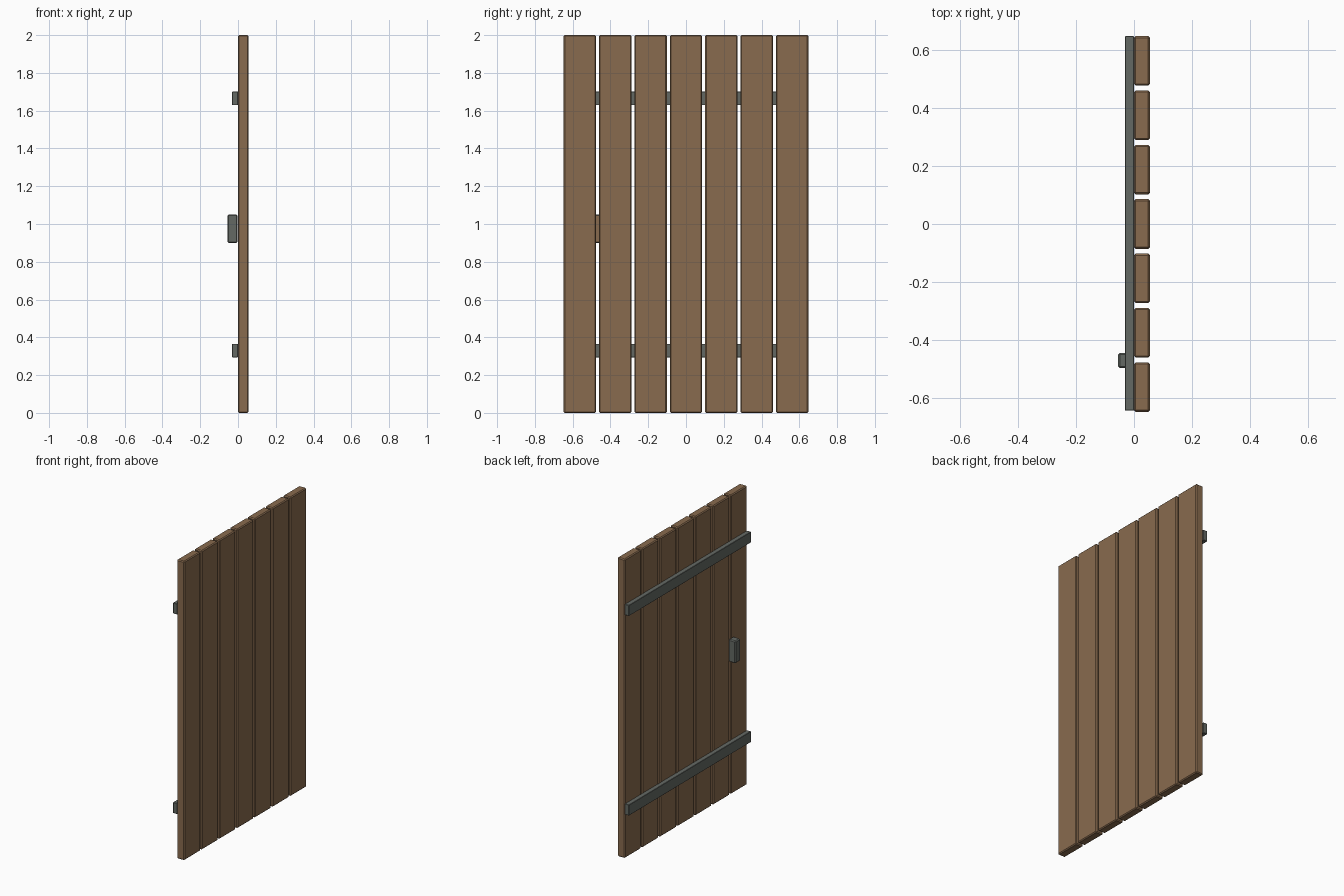
import bpy

cube = bpy.data.objects.get("Cube")
if cube:
    bpy.data.objects.remove(cube, do_unlink=True)


def make_material(name, color):
    mat = bpy.data.materials.new(name)
    mat.use_nodes = True
    mat.diffuse_color = (*color, 1)
    mat.node_tree.nodes["Principled BSDF"].inputs["Base Color"].default_value = (*color, 1)
    return mat


wood = make_material("brown wood", (0.25, 0.147, 0.077))
iron = make_material("grey iron", (0.127, 0.141, 0.127))


def make_box(name, x, y, z, mat, bevel):
    """Box spanning the given (low, high) ranges, with chamfered edges."""
    spans = (x, y, z)
    bpy.ops.mesh.primitive_cube_add(size=1, location=[(a + b) / 2 for a, b in spans])
    obj = bpy.context.object
    obj.name = name
    obj.scale = [b - a for a, b in spans]
    bpy.ops.object.transform_apply(location=False, rotation=False, scale=True)
    obj.data.materials.append(mat)
    if bevel:
        mod = obj.modifiers.new("chamfer", "BEVEL")
        mod.width = bevel
        mod.segments = 1
    return obj


# Seven upright planks with narrow gaps
PLANKS, PITCH, HALF = 7, 0.1873, 0.0855
for i in range(PLANKS):
    y = (i - (PLANKS - 1) / 2) * PITCH
    make_box(f"plank_{i + 1}", (0, 0.055), (y - HALF, y + HALF), (0, 2), wood, 0.006)

# Two iron straps across the planks
for name, z in (("lower_strap", 0.33), ("upper_strap", 1.665)):
    make_box(name, (-0.031, 0), (-0.643, 0.647), (z - 0.036, z + 0.036), iron, 0.002)

# Handle, with its inner face in wood
handle = make_box("handle", (-0.055, -0.003), (-0.496, -0.444), (0.9, 1.05), iron, 0.006)
handle.data.materials.append(wood)
for face in handle.data.polygons:
    if face.normal.x > 0.9:
        face.material_index = 1
